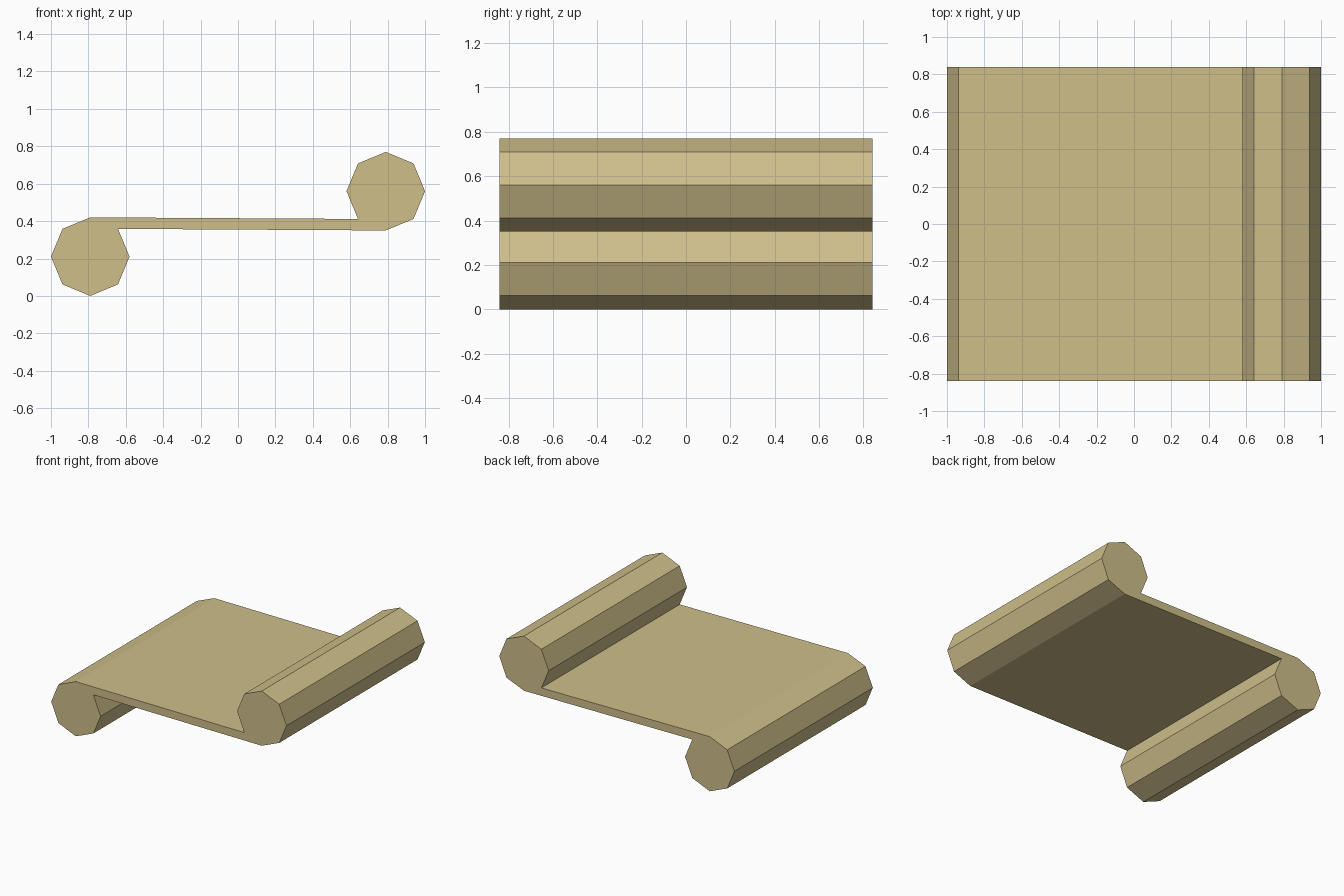
import bpy
import bmesh
from math import cos, sin, radians

RADIUS = 0.21
HALF_DEPTH = 0.84
CENTRE_X, LOW_Z, HIGH_Z = 0.79, 0.21, 0.56

cube = bpy.data.objects.get("Cube")
if cube:
    bpy.data.objects.remove(cube)

# Parchment colour
paper = bpy.data.materials.new("parchment")
paper.use_nodes = True
colour = (0.62, 0.52, 0.255, 1)
paper.diffuse_color = colour
paper.node_tree.nodes["Principled BSDF"].inputs["Base Color"].default_value = colour


def roll(x, z, start):
    """Eight-sided roll outline, counter-clockwise from the start angle."""
    angles = [radians(start + 45 * i) for i in range(8)]
    return [(x + RADIUS * cos(a), z + RADIUS * sin(a)) for a in angles]


# One S-shaped outline: lower roll, flat sheet, upper roll
outline = roll(-CENTRE_X, LOW_Z, 90) + roll(CENTRE_X, HIGH_Z, 270)

# Extrude the outline from front to back
bm = bmesh.new()
face = bm.faces.new([bm.verts.new((x, -HALF_DEPTH, z)) for x, z in outline])
result = bmesh.ops.extrude_face_region(bm, geom=[face], use_keep_orig=True)
moved = [v for v in result["geom"] if isinstance(v, bmesh.types.BMVert)]
bmesh.ops.translate(bm, verts=moved, vec=(0, 2 * HALF_DEPTH, 0))
bmesh.ops.recalc_face_normals(bm, faces=bm.faces)

mesh = bpy.data.meshes.new("scroll")
bm.to_mesh(mesh)
bm.free()
mesh.materials.append(paper)
bpy.context.collection.objects.link(bpy.data.objects.new("scroll", mesh))
